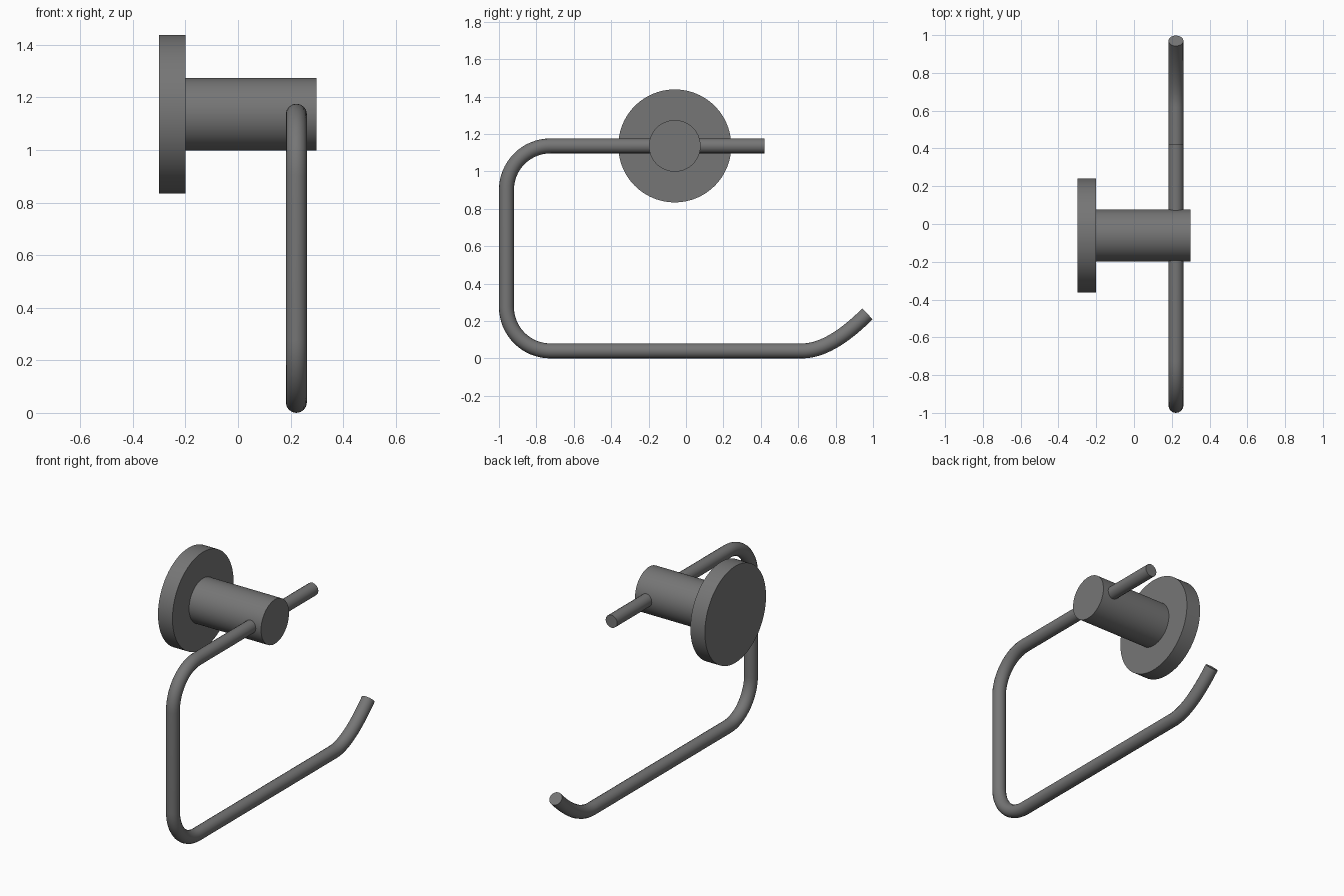
import bpy
from math import sin, cos, pi

if "Cube" in bpy.data.objects:
    bpy.data.objects.remove(bpy.data.objects["Cube"])

CY, CZ = -0.06, 1.136      # mount axis (runs along x)
ROD_X, ROD_R = 0.222, 0.04

metal = bpy.data.materials.new("dark_metal")
metal.diffuse_color = (0.18, 0.18, 0.18, 1)
metal.use_nodes = True
metal.node_tree.nodes["Principled BSDF"].inputs["Base Color"].default_value = metal.diffuse_color


def finish(obj, angle=0.6):
    """Dark material and smooth shading with sharp rims."""
    obj.data.materials.clear()
    obj.data.materials.append(metal)
    bpy.ops.object.select_all(action='DESELECT')
    obj.select_set(True)
    bpy.context.view_layer.objects.active = obj
    bpy.ops.object.shade_smooth_by_angle(angle=angle)


def disc(name, x0, x1, radius, sides=64):
    """Cylinder along x."""
    bpy.ops.mesh.primitive_cylinder_add(
        vertices=sides, radius=radius, depth=x1 - x0,
        location=((x0 + x1) / 2, CY, CZ), rotation=(0, pi / 2, 0))
    obj = bpy.context.object
    obj.name = name
    finish(obj)


def arc(cy, cz, r, a0, a1, n=16):
    """Points (y, z) along an arc, angles in degrees."""
    angles = [(a0 + (a1 - a0) * i / n) * pi / 180 for i in range(n + 1)]
    return [(cy + r * cos(a), cz + r * sin(a)) for a in angles]


def easing_bend(a, b, c, n=16):
    """Points (y, z) along a quadratic curve from a to c, pulled towards b."""
    ts = [i / n for i in range(n + 1)]
    return [tuple((1 - t) ** 2 * p + 2 * t * (1 - t) * q + t * t * r
                  for p, q, r in zip(a, b, c)) for t in ts]


# Wall mount: flange, post and end cap
disc("wall_flange", -0.30, -0.20, 0.302, 96)
disc("mount_post", -0.20, 0.15, 0.138)
disc("mount_end_cap", 0.15, 0.298, 0.138)

# Bent rod path: top bar, two left corners, bottom bar, upturned tip
R = 0.235
top, bottom, left = 1.136, ROD_R, -0.96
path = [(0.42, top)]
path += arc(left + R, top - R, R, 90, 180)
path += arc(left + R, bottom + R, R, 180, 270)
path += easing_bend((0.62, bottom), (0.772, bottom), (0.97, 0.238))

curve = bpy.data.curves.new("roll_rod", 'CURVE')
curve.dimensions = '3D'
curve.bevel_depth = ROD_R
curve.bevel_resolution = 6
curve.use_fill_caps = True
spline = curve.splines.new('POLY')
spline.points.add(len(path) - 1)
for point, (y, z) in zip(spline.points, path):
    point.co = (ROD_X, y, z, 1)
rod = bpy.data.objects.new("roll_rod", curve)
bpy.context.collection.objects.link(rod)
bpy.ops.object.select_all(action='DESELECT')
rod.select_set(True)
bpy.context.view_layer.objects.active = rod
bpy.ops.object.convert(target='MESH')
finish(bpy.context.object)
